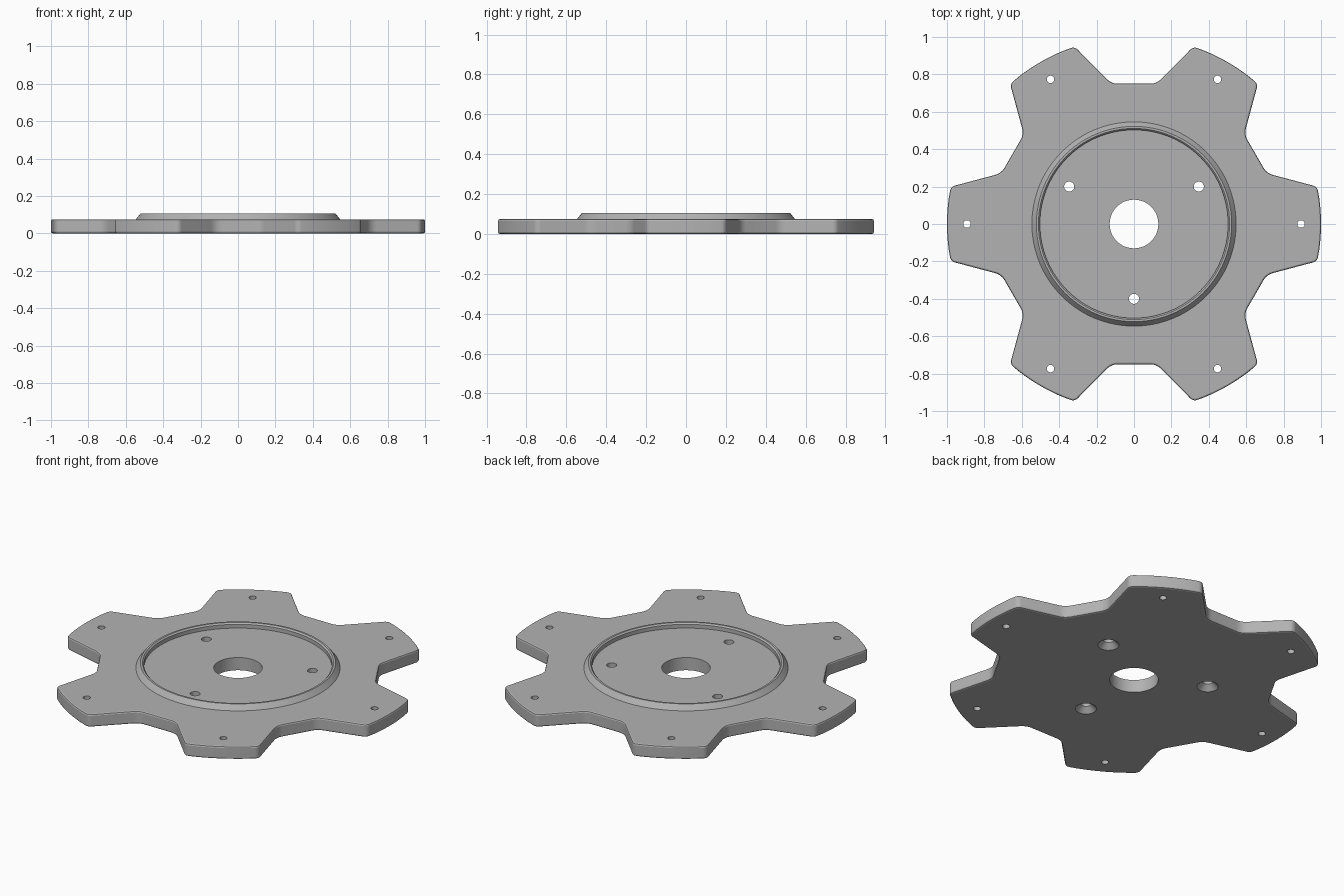
import bpy, bmesh
from math import radians, sin, cos, tan, tau
from mathutils import Vector, Matrix

old = bpy.data.objects.get("Cube")
if old:
    bpy.data.objects.remove(old, do_unlink=True)

THICK = 0.075

grey = bpy.data.materials.new("machined grey")
grey.use_nodes = True
colour = (0.45, 0.45, 0.45, 1)
grey.diffuse_color = colour
grey.node_tree.nodes["Principled BSDF"].inputs["Base Color"].default_value = colour


def finish(bm, name):
    bmesh.ops.recalc_face_normals(bm, faces=bm.faces)
    mesh = bpy.data.meshes.new(name)
    bm.to_mesh(mesh)
    bm.free()
    mesh.materials.append(grey)
    obj = bpy.data.objects.new(name, mesh)
    bpy.context.collection.objects.link(obj)
    return obj


def select(obj):
    bpy.ops.object.select_all(action='DESELECT')
    obj.select_set(True)
    bpy.context.view_layer.objects.active = obj


def bridge(bm, a, b):
    """Quads between two closed rows of vertices."""
    for i in range(len(a)):
        j = (i + 1) % len(a)
        bm.faces.new((a[i], a[j], b[j], b[i]))


def lathe(bm, profile, centre=(0, 0), segs=48, loop=False):
    """Revolve (radius, z) points; cap the ends unless the profile is a loop."""
    rings = [[bm.verts.new((centre[0] + r * cos(tau * i / segs),
                            centre[1] + r * sin(tau * i / segs), z))
              for i in range(segs)] for r, z in profile]
    for a, b in zip(rings, rings[1:]):
        bridge(bm, a, b)
    if loop:
        bridge(bm, rings[-1], rings[0])
    else:
        bm.faces.new(rings[0])
        bm.faces.new(rings[-1])


def fillet(prev, p, nxt, radius, steps=7):
    """Arc points that round corner p."""
    u, v = (prev - p).normalized(), (nxt - p).normalized()
    half = u.angle(v) / 2
    centre = p + (u + v).normalized() * (radius / sin(half))
    a = (p + u * (radius / tan(half)) - centre).normalized()
    b = (p + v * (radius / tan(half)) - centre).normalized()
    return [centre + radius * a.lerp(b, 0.5 - 0.5 * tan(t) / tan(a.angle(b) / 2)).normalized()
            for t in [a.angle(b) * (0.5 - i / steps) for i in range(steps + 1)]]


def polar(r, degrees):
    return Vector((r * cos(radians(degrees)), r * sin(radians(degrees)), 0))


def turn(p, degrees):
    return Matrix.Rotation(radians(degrees), 3, 'Z') @ p


# Outline of one tooth, repeated six times around
root_left = turn(Vector((0.12, 0.75, 0)), -60)
root_right = Vector((root_left.x, -root_left.y, 0))
tip_right, tip_left = polar(1, -11.5), polar(1, 11.5)
arc = [polar(1, -8 + 2 * i) for i in range(9)]
tooth = (fillet(turn(root_left, -60), root_right, tip_right, 0.08)
         + fillet(root_right, tip_right, arc[0], 0.035) + arc
         + fillet(arc[-1], tip_left, root_left, 0.035)
         + fillet(tip_left, root_left, turn(root_right, 60), 0.08))
outline = [turn(p, 60 * k) for k in range(6) for p in tooth]

# Toothed plate with softened rims
bm = bmesh.new()
bottom, top = [[bm.verts.new((p.x, p.y, z)) for p in outline] for z in (0, THICK)]
bm.faces.new(bottom)
bm.faces.new(top)
bridge(bm, bottom, top)
plate = finish(bm, "toothed_plate")
bevel = plate.modifiers.new("rim", 'BEVEL')
bevel.width, bevel.segments, bevel.limit_method = 0.009, 2, 'ANGLE'
bevel.angle_limit = radians(60)

# Drill: centre bore, tooth holes, and mounting holes countersunk underneath
bm = bmesh.new()
low, high = -0.05, 0.15
lathe(bm, [(0.13, low), (0.13, high)], segs=64)
for k in range(6):
    lathe(bm, [(0.02, low), (0.02, high)], polar(0.893, 60 * k), 24)
for angle in (30, 150, 270):
    lathe(bm, [(0.057, low), (0.057, 0), (0.027, 0.03), (0.027, high)],
          polar(0.4, angle), 32)
drill = finish(bm, "drill_cutter")
drill.hide_render = True
cut = plate.modifiers.new("holes", 'BOOLEAN')
cut.operation, cut.solver, cut.object = 'DIFFERENCE', 'EXACT', drill
select(plate)
for name in ("rim", "holes"):
    bpy.ops.object.modifier_apply(modifier=name)
bpy.data.objects.remove(drill, do_unlink=True)

# Raised locating ring
bm = bmesh.new()
lathe(bm, [(0.546, THICK - 0.01), (0.546, THICK), (0.522, 0.105),
           (0.511, 0.105), (0.503, 0.097), (0.503, THICK - 0.01)], segs=128, loop=True)
ring = finish(bm, "raised_ring")

for obj in (plate, ring):
    select(obj)
    bpy.ops.object.shade_smooth_by_angle(angle=radians(20))
